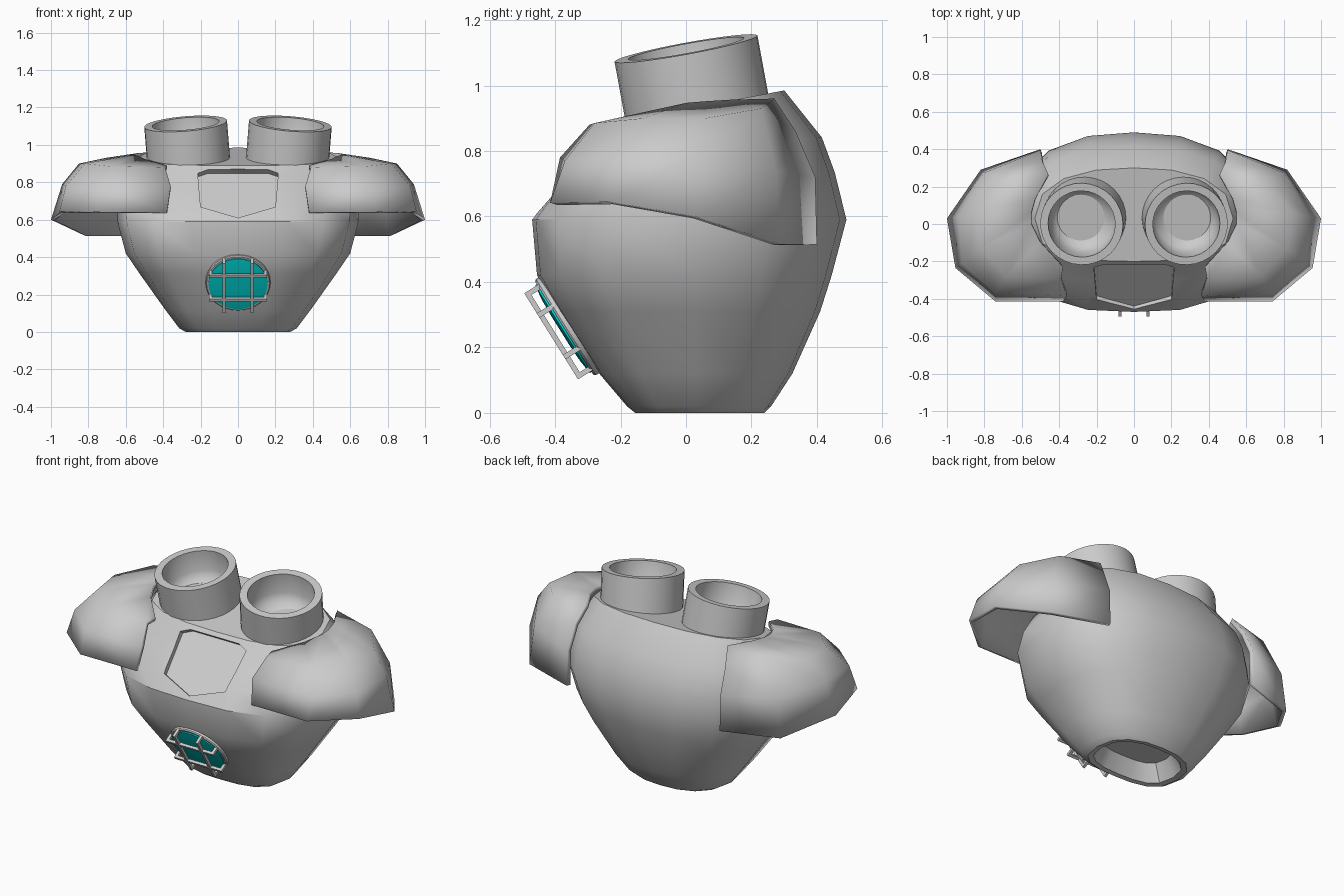
import bpy, bmesh, math
from mathutils import Vector, Matrix

if "Cube" in bpy.data.objects:
    bpy.data.objects.remove(bpy.data.objects["Cube"])


def make(name, bm, mirror=False, thick=0.0, angle=35, color=None):
    bmesh.ops.remove_doubles(bm, verts=bm.verts, dist=1e-5)
    if not thick:
        bmesh.ops.recalc_face_normals(bm, faces=bm.faces)
    me = bpy.data.meshes.new(name)
    bm.to_mesh(me)
    bm.free()
    ob = bpy.data.objects.new(name, me)
    bpy.context.collection.objects.link(ob)
    if thick:
        s = ob.modifiers.new("Shell", 'SOLIDIFY')
        s.thickness, s.offset = thick, -1
    if mirror:
        ob.modifiers.new("Mirror", 'MIRROR').use_mirror_merge = False
    if color:
        mat = bpy.data.materials.new(name)
        mat.diffuse_color = color
        mat.use_nodes = True
        mat.node_tree.nodes["Principled BSDF"].inputs["Base Color"].default_value = mat.diffuse_color
        me.materials.append(mat)
    smooth(ob, angle)
    return ob


def smooth(ob, angle):
    bpy.ops.object.select_all(action='DESELECT')
    ob.select_set(True)
    bpy.context.view_layer.objects.active = ob
    bpy.ops.object.shade_smooth_by_angle(angle=math.radians(angle))


def loft(bm, rings, closed=True, caps=True):
    vs = [[bm.verts.new(p) for p in r] for r in rings]
    n = len(vs[0])
    for a, b in zip(vs, vs[1:]):
        for i in range(n if closed else n - 1):
            j = (i + 1) % n
            bm.faces.new((a[i], a[j], b[j], b[i]))
    if caps:
        bm.faces.new(vs[0])
        bm.faces.new(vs[-1])


def circle(r, z, n=32):
    return [(r * math.cos(2 * math.pi * i / n), r * math.sin(2 * math.pi * i / n), z)
            for i in range(n)]


def body_ring(z, tilt, hw, yf, yb, n=16):
    # boxy oval with separate depth and squareness for front and back
    y0, out = 0.03, []
    for i in range(n):
        s, c = math.sin(2 * math.pi * i / n), math.cos(2 * math.pi * i / n)
        e = 2.4 if c > 0 else 2.9
        d = math.copysign(max(0, 1 - abs(s) ** e) ** (1 / e), c) if abs(c) > 1e-6 else 0
        y = y0 + d * (yb - y0 if d > 0 else y0 - yf)
        out.append((hw * s, y, z + tilt * y))
    return out


# Torso: stacked rings, hollow socket underneath, tilted top deck
bm = bmesh.new()
loft(bm, [body_ring(*r) for r in (
    (0.10, 0, 0.20, -0.09, 0.17),
    (0.005, 0, 0.25, -0.13, 0.21),
    (0.00, 0, 0.28, -0.155, 0.24),
    (0.02, 0, 0.315, -0.18, 0.26),
    (0.12, 0, 0.39, -0.265, 0.325),
    (0.31, 0, 0.525, -0.39, 0.41),
    (0.42, 0, 0.60, -0.455, 0.445),
    (0.59, 0, 0.645, -0.47, 0.49),
    (0.71, 0.05, 0.64, -0.395, 0.455),
    (0.80, 0.10, 0.61, -0.31, 0.415),
    (0.928, 0.19, 0.53, -0.20, 0.30))])
torso = make("torso", bm)

# Shield-shaped recess cut into the chest, shallower at the bottom
n = Vector((0, -0.79, 0.61))
shield = []
for x, z in ((0, 0.61), (0.20, 0.67), (0.215, 0.86), (0.16, 0.88),
             (-0.16, 0.88), (-0.215, 0.86), (-0.20, 0.67)):
    shield.append(Vector((x, -0.455 + (z - 0.61) * 0.83, z)))
bm = bmesh.new()
loft(bm, [[p - n * (0.02 + (p.z - 0.61) * 0.12) for p in shield],
          [p + n * 0.15 for p in shield]])
cutter = make("chest_cutter", bm)
cutter.hide_render = True
mod = torso.modifiers.new("Recess", 'BOOLEAN')
mod.operation, mod.object, mod.solver = 'DIFFERENCE', cutter, 'EXACT'
bpy.ops.object.select_all(action='DESELECT')
torso.select_set(True)
bpy.context.view_layer.objects.active = torso
bpy.ops.object.modifier_apply(modifier=mod.name)
bpy.data.objects.remove(cutter)
smooth(torso, 72)

# Twin open tubes on the deck, with a dished floor
bm = bmesh.new()
loft(bm, [circle(r, z) for r, z in
          ((0.222, -0.25), (0.222, 0), (0.18, 0), (0.178, -0.12),
           (0.155, -0.165), (0.10, -0.195), (0.04, -0.205))])
axis = Vector((0.08, -0.18, 0.98))
bm.transform(Matrix.Translation((0.28, 0.0, 1.113))
             @ axis.to_track_quat('Z', 'Y').to_matrix().to_4x4())
make("top_tube", bm, mirror=True, angle=45)

# Shoulder guards: rows run from the lower rim to the inner edge
rows = [
    [(.38, -.415, .642), (.74, -.415, .642), (.955, -.235, .645),
     (1.0, .03, .60), (.82, .29, .515), (.50, .40, .515)],
    [(.36, -.385, .78), (.74, -.37, .77), (.92, -.21, .78),
     (.94, .04, .79), (.80, .275, .74), (.50, .395, .72)],
    [(.39, -.295, .88), (.68, -.28, .885), (.82, -.13, .90),
     (.85, .06, .90), (.71, .23, .93), (.49, .335, .86)],
    [(.38, -.23, .89), (.50, -.10, .925), (.55, 0, .947),
     (.55, .06, .952), (.53, .14, .957), (.46, .27, .96)]]
bm = bmesh.new()
loft(bm, rows, closed=False, caps=False)
make("shoulder_guard", bm, mirror=True, thick=0.025, angle=45)

# Round porthole on the lower front, gently domed glass
frame = Matrix(((1, 0, 0, 0), (0, -.53, -.848, -.367),
                (0, .848, -.53, .262), (0, 0, 0, 1)))
bm = bmesh.new()
loft(bm, [circle(r, z) for r, z in
          ((0.158, -0.02), (0.158, 0.012), (0.11, 0.018), (0.05, 0.02))])
bm.transform(frame)
make("porthole_glass", bm, color=(0.0, 0.7, 0.7, 1))

bm = bmesh.new()
loft(bm, [circle(r, z) for r, z in
          ((0.155, -0.02), (0.173, -0.02), (0.173, 0.0), (0.168, 0.006),
           (0.155, 0.006), (0.155, -0.02))], caps=False)
bm.transform(frame)
make("porthole_rim", bm)

# Guard bars with end posts over the porthole
bm = bmesh.new()


def box(center, size):
    bmesh.ops.create_cube(bm, size=1, matrix=Matrix.Translation(center)
                          @ Matrix.Diagonal((*size, 1)))


w, half, lift = 0.016, 0.147, 0.045
for s in (-0.075, 0.075):
    box((s, 0, lift), (w, 2 * half + w, w))
    box((0, s, lift), (2 * half + w, w, w))
    for e in (-half, half):
        box((s, e, lift / 2), (w, w, lift))
        box((e, s, lift / 2), (w, w, lift))
bm.transform(frame)
make("porthole_bars", bm)
